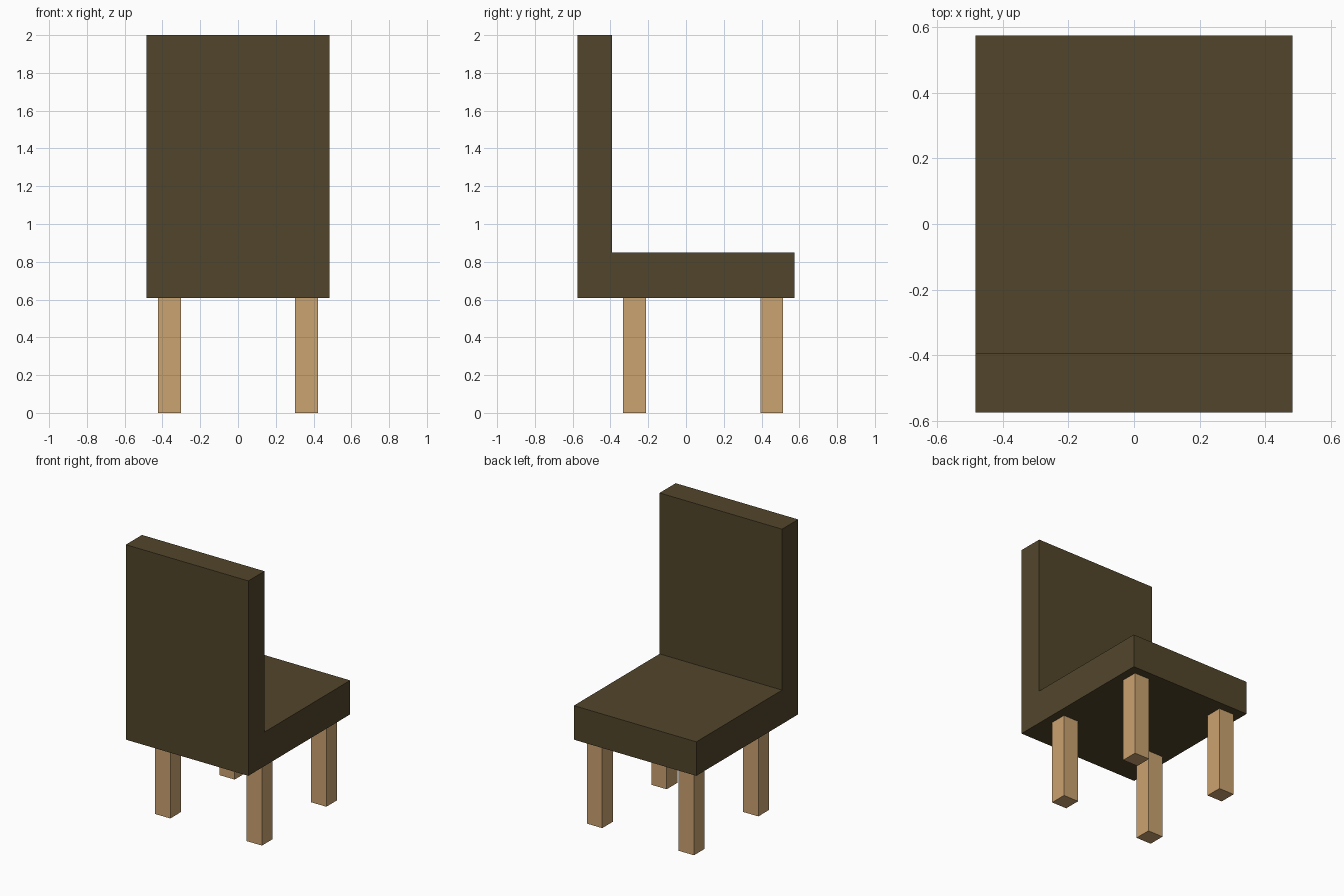
import bpy
import bmesh
from mathutils import Matrix, Vector

if "Cube" in bpy.data.objects:
    bpy.data.objects.remove(bpy.data.objects["Cube"])


def material(name, rgb):
    mat = bpy.data.materials.new(name)
    mat.diffuse_color = (*rgb, 1.0)
    mat.use_nodes = True
    mat.node_tree.nodes["Principled BSDF"].inputs["Base Color"].default_value = mat.diffuse_color
    return mat


def add_object(name, bm, mat):
    bmesh.ops.recalc_face_normals(bm, faces=bm.faces)
    mesh = bpy.data.meshes.new(name)
    bm.to_mesh(mesh)
    bm.free()
    mesh.materials.append(mat)
    obj = bpy.data.objects.new(name, mesh)
    bpy.context.collection.objects.link(obj)
    return obj


upholstery = material("dark olive brown", (0.084, 0.060, 0.024))
wood = material("light wood", (0.597, 0.366, 0.162))

HALF_W, HALF_D = 0.484, 0.575
SEAT_BOTTOM, SEAT_TOP, BACK_TOP = 0.607, 0.85, 2.0
BACK_FRONT = -0.393

# Seat and backrest: one L-shaped side profile extruded across the width
profile = [(-HALF_D, SEAT_BOTTOM), (HALF_D, SEAT_BOTTOM), (HALF_D, SEAT_TOP),
           (BACK_FRONT, SEAT_TOP), (BACK_FRONT, BACK_TOP), (-HALF_D, BACK_TOP)]
bm = bmesh.new()
face = bm.faces.new([bm.verts.new((-HALF_W, y, z)) for y, z in profile])
extruded = bmesh.ops.extrude_face_region(bm, geom=[face])["geom"]
bmesh.ops.translate(bm, vec=Vector((2 * HALF_W, 0, 0)),
                    verts=[v for v in extruded if isinstance(v, bmesh.types.BMVert)])
add_object("seat_and_backrest", bm, upholstery)

# Four square legs
LEG = 0.121
for row, y in (("backrest_side", -0.273), ("seat_edge", 0.454)):
    for side, x in (("left", -0.3625), ("right", 0.3625)):
        bm = bmesh.new()
        bmesh.ops.create_cube(bm, size=1.0, matrix=Matrix.Translation((x, y, SEAT_BOTTOM / 2))
                              @ Matrix.Diagonal((LEG, LEG, SEAT_BOTTOM, 1)))
        add_object(f"{row}_leg_{side}", bm, wood)
